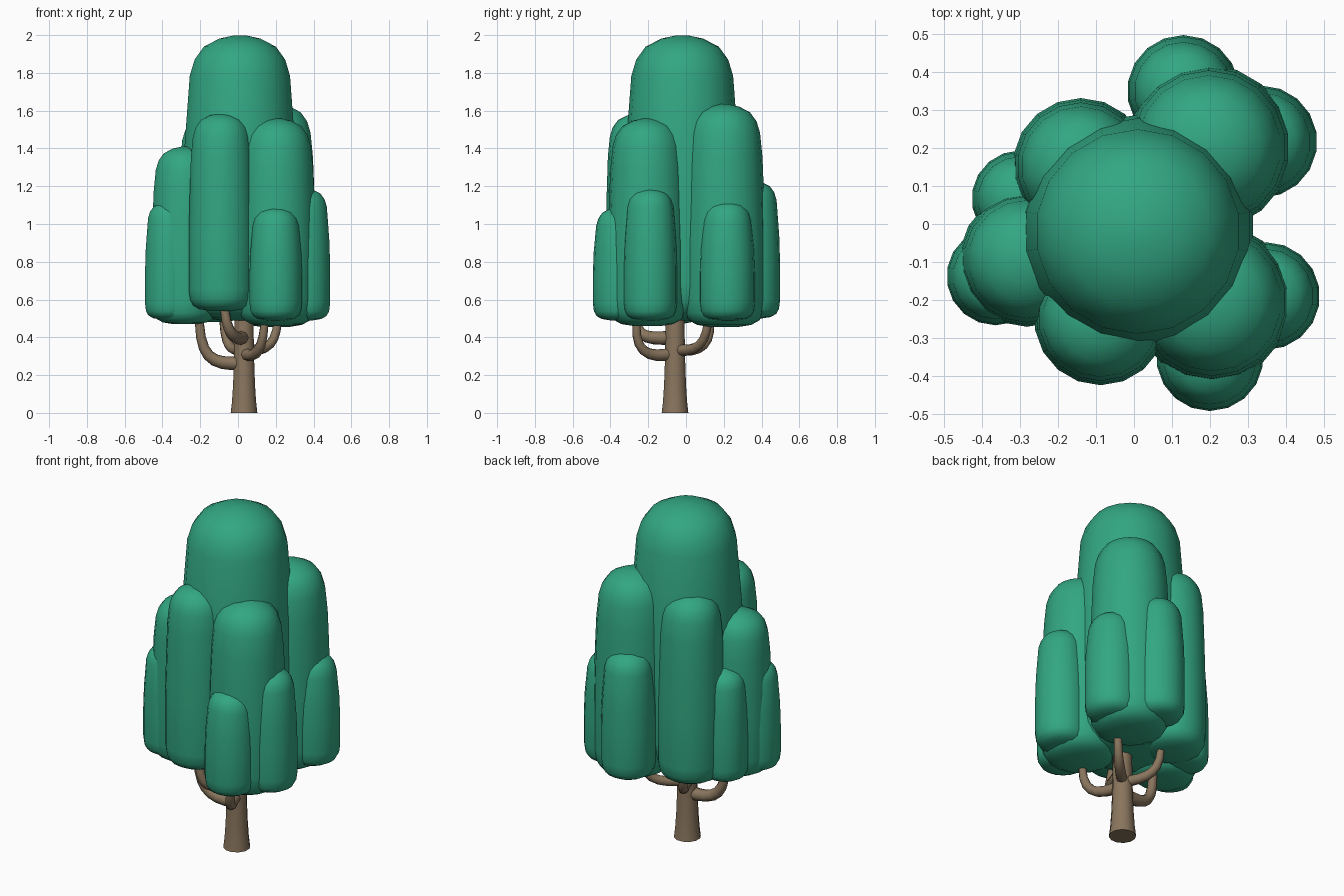
import bpy, math
from mathutils import Vector

if "Cube" in bpy.data.objects:
    bpy.data.objects.remove(bpy.data.objects["Cube"])


def material(name, color):
    m = bpy.data.materials.new(name)
    m.diffuse_color = (*color, 1)
    m.use_nodes = True
    m.node_tree.nodes["Principled BSDF"].inputs["Base Color"].default_value = m.diffuse_color
    return m


green = material("leaf green", (0.032, 0.385, 0.222))
brown = material("bark brown", (0.25, 0.178, 0.11))


def finish(name, verts, faces, mat, angle):
    me = bpy.data.meshes.new(name)
    me.from_pydata(verts, [], faces)
    me.materials.append(mat)
    ob = bpy.data.objects.new(name, me)
    bpy.context.collection.objects.link(ob)
    bpy.ops.object.select_all(action='DESELECT')
    ob.select_set(True)
    bpy.context.view_layer.objects.active = ob
    bpy.ops.object.shade_smooth_by_angle(angle=math.radians(angle))
    return ob


def skin(rings, n):
    """Faces joining consecutive rings of n points, with end caps."""
    faces = [(i * n + j, i * n + (j + 1) % n, (i + 1) * n + (j + 1) % n, (i + 1) * n + j)
             for i in range(rings - 1) for j in range(n)]
    faces.append(tuple(reversed(range(n))))
    faces.append(tuple((rings - 1) * n + j for j in range(n)))
    return faces


def lathe(name, x, y, profile, n, mat, angle):
    verts = [(x + r * math.cos(2 * math.pi * (j + .5) / n),
              y + r * math.sin(2 * math.pi * (j + .5) / n), z)
             for r, z in profile for j in range(n)]
    return finish(name, verts, skin(len(profile), n), mat, angle)


def lobe(name, x, y, r, bottom, top):
    """Tall rounded foliage clump: soft flat base, slight taper, domed top."""
    h = top - bottom
    low = [(.35, 0), (.66, .05), (.86, .16), (.96, .34), (1, .65)]
    dome = [(.875, .7), (.79, .42), (.63, .2), (.36, .06), (.1, .004)]
    prof = [(r * k, bottom + r * d) for k, d in low]
    prof += [(r, bottom + h * .4), (r * .97, bottom + h * .6)]
    if h > 5 * r:
        prof.append((r * .935, top - 1.3 * r))
    prof += [(r * k, top - r * d) for k, d in dome]
    lathe(name, x, y, prof, 18, green, 75)


def branch(name, pts, r0, r1, n=8):
    """Tapered tube along a quadratic-smoothed path."""
    a, b, c, d = map(Vector, pts)
    steps = 9
    path, verts = [], []
    for i in range(steps):
        t = i / (steps - 1)
        path.append(a * (1 - t)**3 + b * 3 * t * (1 - t)**2 + c * 3 * t * t * (1 - t) + d * t**3)
    for i, p in enumerate(path):
        tan = (path[min(i + 1, steps - 1)] - path[max(i - 1, 0)]).normalized()
        side = (d - a).cross(Vector((0, 0, 1))).normalized()
        up = side.cross(tan).normalized()
        r = r0 + (r1 - r0) * i / (steps - 1)
        for j in range(n):
            w = 2 * math.pi * j / n
            verts.append(p + (side * math.cos(w) - up * math.sin(w)) * r)
    faces = [tuple(reversed(f)) for f in skin(steps, n)]
    ob = finish(name, verts, faces, brown, 50)
    # make the normals point outward
    bpy.ops.object.mode_set(mode='EDIT')
    bpy.ops.mesh.select_all(action='SELECT')
    bpy.ops.mesh.normals_make_consistent(inside=False)
    bpy.ops.object.mode_set(mode='OBJECT')


# Crown: central lobe
lobe("crown_center", 0.01, -0.02, 0.308, 0.49, 2.0)

# Crown: middle ring
for i, v in enumerate([(0.197, 0.202, 0.217, 0.455, 1.635),
                       (0.205, -0.205, 0.209, 0.46, 1.56),
                       (-0.088, -0.25, 0.175, 0.54, 1.585),
                       (-0.282, -0.093, 0.178, 0.47, 1.41),
                       (-0.14, 0.152, 0.18, 0.48, 1.57)]):
    lobe(f"crown_middle_{i + 1}", *v)

# Crown: small outer ring
for i, v in enumerate([(0.13, 0.35, 0.148, 0.50, 1.23),
                       (0.335, 0.217, 0.148, 0.49, 1.125),
                       (0.348, -0.19, 0.142, 0.49, 1.19),
                       (0.2, -0.352, 0.141, 0.49, 1.09),
                       (-0.365, -0.138, 0.129, 0.495, 1.12),
                       (-0.30, 0.066, 0.128, 0.49, 1.13)]):
    lobe(f"crown_outer_{i + 1}", *v)

# Trunk with flared foot
lathe("trunk", 0.032, -0.058,
      [(.073, 0), (.066, .06), (.06, .15), (.056, .26), (.053, .4), (.05, .65)], 12, brown, 50)

# Branches reaching up into the middle lobes
branch("branch_left", [(0.03, -0.06, .265), (-0.15, -0.07, .25), (-0.21, -0.08, .29), (-0.205, -0.09, .56)], .038, .022)
branch("branch_front", [(0.03, -0.06, .40), (-0.01, -0.24, .385), (-0.07, -0.29, .40), (-0.075, -0.25, .62)], .038, .022)
branch("branch_front_right", [(0.03, -0.06, .315), (0.09, -0.20, .285), (0.14, -0.30, .31), (0.145, -0.25, .56)], .034, .02)
branch("branch_back_right", [(0.03, -0.06, .335), (0.15, 0.06, .32), (0.22, 0.12, .35), (0.21, 0.12, .56)], .031, .02)
branch("branch_back_left", [(0.03, -0.06, .335), (-0.03, 0.08, .32), (-0.08, 0.15, .34), (-0.08, 0.125, .56)], .031, .02)
